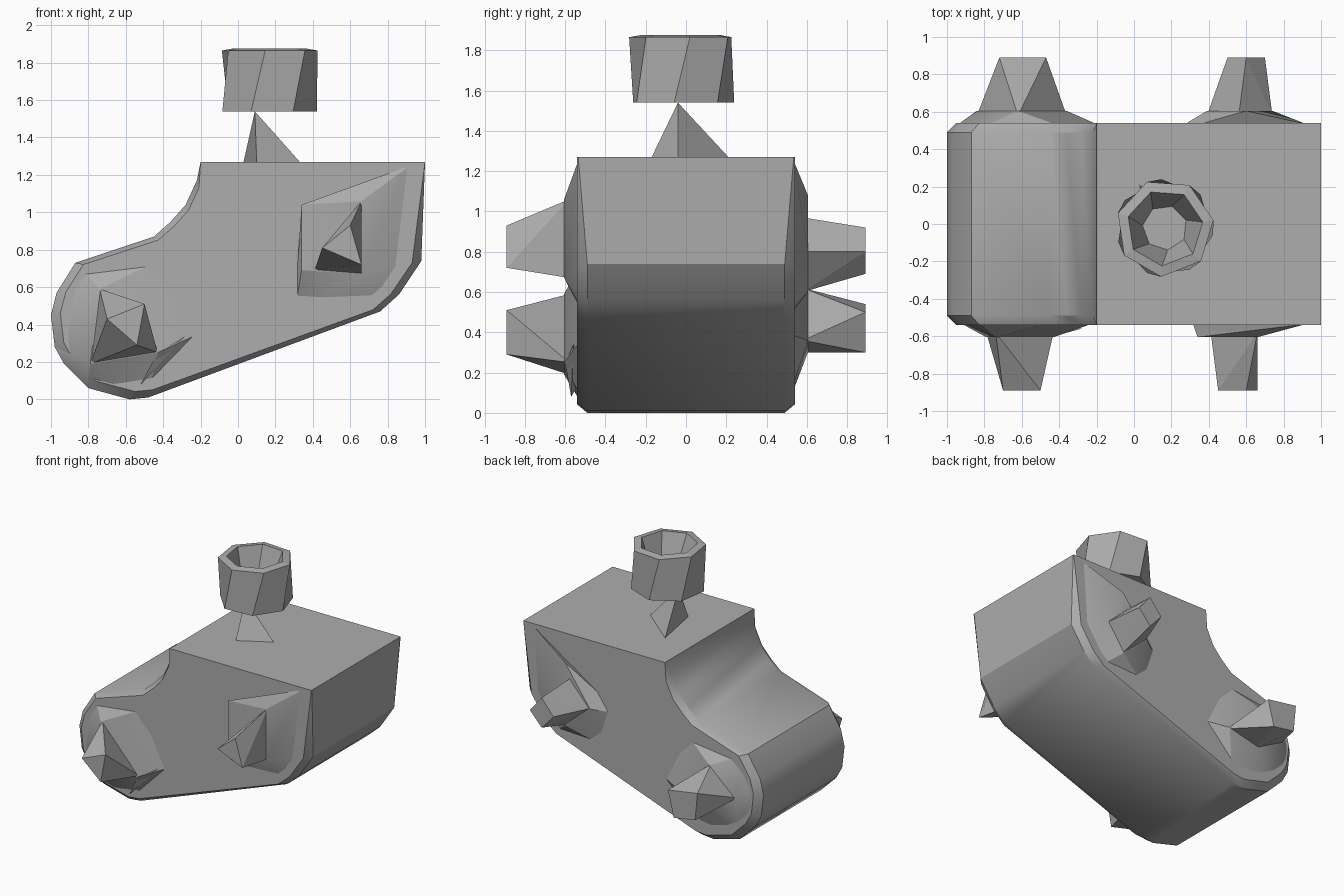
import bpy, bmesh
from math import radians, cos, sin, tau

if "Cube" in bpy.data.objects:
    bpy.data.objects.remove(bpy.data.objects["Cube"], do_unlink=True)

grey = bpy.data.materials.new("plain grey")
grey.use_nodes = True
colour = (0.42, 0.42, 0.42, 1)
grey.diffuse_color = colour
grey.node_tree.nodes["Principled BSDF"].inputs["Base Color"].default_value = colour


def finish(name, bm, smooth=None):
    bmesh.ops.recalc_face_normals(bm, faces=bm.faces)
    mesh = bpy.data.meshes.new(name)
    bm.to_mesh(mesh)
    bm.free()
    mesh.materials.append(grey)
    ob = bpy.data.objects.new(name, mesh)
    bpy.context.collection.objects.link(ob)
    if smooth:
        bpy.ops.object.select_all(action='DESELECT')
        ob.select_set(True)
        bpy.context.view_layer.objects.active = ob
        bpy.ops.object.shade_smooth_by_angle(angle=radians(smooth))
    return ob


def hull(name, points, smooth=None):
    bm = bmesh.new()
    for p in points:
        bm.verts.new(p)
    bmesh.ops.convex_hull(bm, input=bm.verts[:])
    bmesh.ops.delete(bm, geom=[v for v in bm.verts if not v.link_faces], context='VERTS')
    return finish(name, bm, smooth)


def loft(name, rings, smooth=None, closed=True):
    bm = bmesh.new()
    rows = [[bm.verts.new(p) for p in ring] for ring in rings]
    n = len(rows[0])
    for a, b in zip(rows, rows[1:]):
        for i in range(n):
            j = (i + 1) % n
            bm.faces.new((a[i], a[j], b[j], b[i]))
    for row in (rows[0], rows[-1]):
        bm.faces.new(row)
    return finish(name, bm, smooth)


def at(points, y):
    return [(x, y, z) for x, z in points]


# Body: side profile lofted across the width, with chamfered lower edges
nose = [(-0.87, 0.73), (-0.97, 0.57), (-1, 0.45), (-0.98, 0.28), (-0.93, 0.19),
        (-0.8, 0.06), (-0.58, 0), (-0.48, 0.01)]
tail = [(0.76, 0.47), (0.86, 0.56), (0.98, 0.74)]
slope = [(-0.22, 1.17), (-0.28, 1.04), (-0.36, 0.95), (-0.45, 0.87)]
top = [(1, 1.27), (-0.2, 1.27)]
profile = top + slope + nose + tail


def ring(side, cap):
    pts = []
    for x, z in profile:
        if (x, z) in top:
            pts.append((x, side * (0.54 if cap else 0.535), z))
        elif cap:
            pts.append((x * 0.95, side * 0.54, 0.6 + (z - 0.6) * 0.93))
        else:
            pts.append((x, side * 0.49, z))
    return pts


loft("body", [ring(-1, True), ring(-1, False), ring(1, False), ring(1, True)], 30)

# Side bulges and pegs: (name, side, base outline, raised outline, peg root, peg tip)
back_nose_root = [(-0.62, 0.62), (-0.84, 0.42), (-0.62, 0.3), (-0.36, 0.36)]
back_tail_root = [(0.56, 0.97), (0.39, 0.78), (0.6, 0.6), (0.74, 0.8)]
front_nose_root = [(-0.74, 0.59), (-0.79, 0.19), (-0.43, 0.25)]
front_tail_root = [(0.66, 1.06), (0.66, 0.67), (0.41, 0.69)]
parts = [
    ("front_nose", -1, nose + [(-0.1, 0.4), (-0.3, 0.8)], front_nose_root, front_nose_root,
     [(-0.7, 0.43), (-0.54, 0.29), (-0.5, 0.51)]),
    ("front_tail", -1, tail + [(0.3, 0.45)], front_tail_root + [(0.34, 1.04), (0.34, 0.69)],
     front_tail_root, [(0.6, 0.93), (0.45, 0.81), (0.66, 0.72)]),
    ("back_nose", 1, nose + [(-0.1, 0.4), (-0.3, 0.8)], back_nose_root, back_nose_root,
     [(-0.47, 0.5), (-0.72, 0.54), (-0.7, 0.33), (-0.52, 0.3)]),
    ("back_tail", 1, tail + [(0.2, 0.75), (0.3, 0.45)], back_tail_root + [(0.6, 1.08)],
     back_tail_root, [(0.6, 0.92), (0.5, 0.8), (0.6, 0.69), (0.7, 0.8)]),
]
for name, s, base, raised, root, tip in parts:
    pts = at(base, s * 0.49) + at(raised, s * 0.605)
    if "tail" in name:
        pts.append((0.92, s * 0.535, 1.25))
    hull(name + "_bulge", pts, 20)
    hull(name + "_peg", at(root, s * 0.58) + at(tip, s * 0.89))

# Spur running back from the front nose peg
hull("front_spur", [(-0.28, -0.56, 0.34), (-0.43, -0.6, 0.25), (-0.52, -0.57, 0.08),
                    (-0.45, -0.5, 0.2)])

# Pyramid stem under the cup
hull("stem", [(0.33, -0.04, 1.27), (0.1, -0.17, 1.27), (0.03, 0.21, 1.27), (0.09, -0.04, 1.54)])


# Hollow seven-sided cup with slightly twisted walls
def circle(radius, z, turn, cx=0.165):
    return [(cx + radius * cos(tau * i / 7 + turn), -0.02 + radius * sin(tau * i / 7 + turn), z)
            for i in range(7)]


loft("cup", [circle(0.26, 1.54, -0.15), circle(0.263, 1.865, 0.15),
             circle(0.205, 1.875, 0.15), circle(0.12, 1.62, 0.35)])
